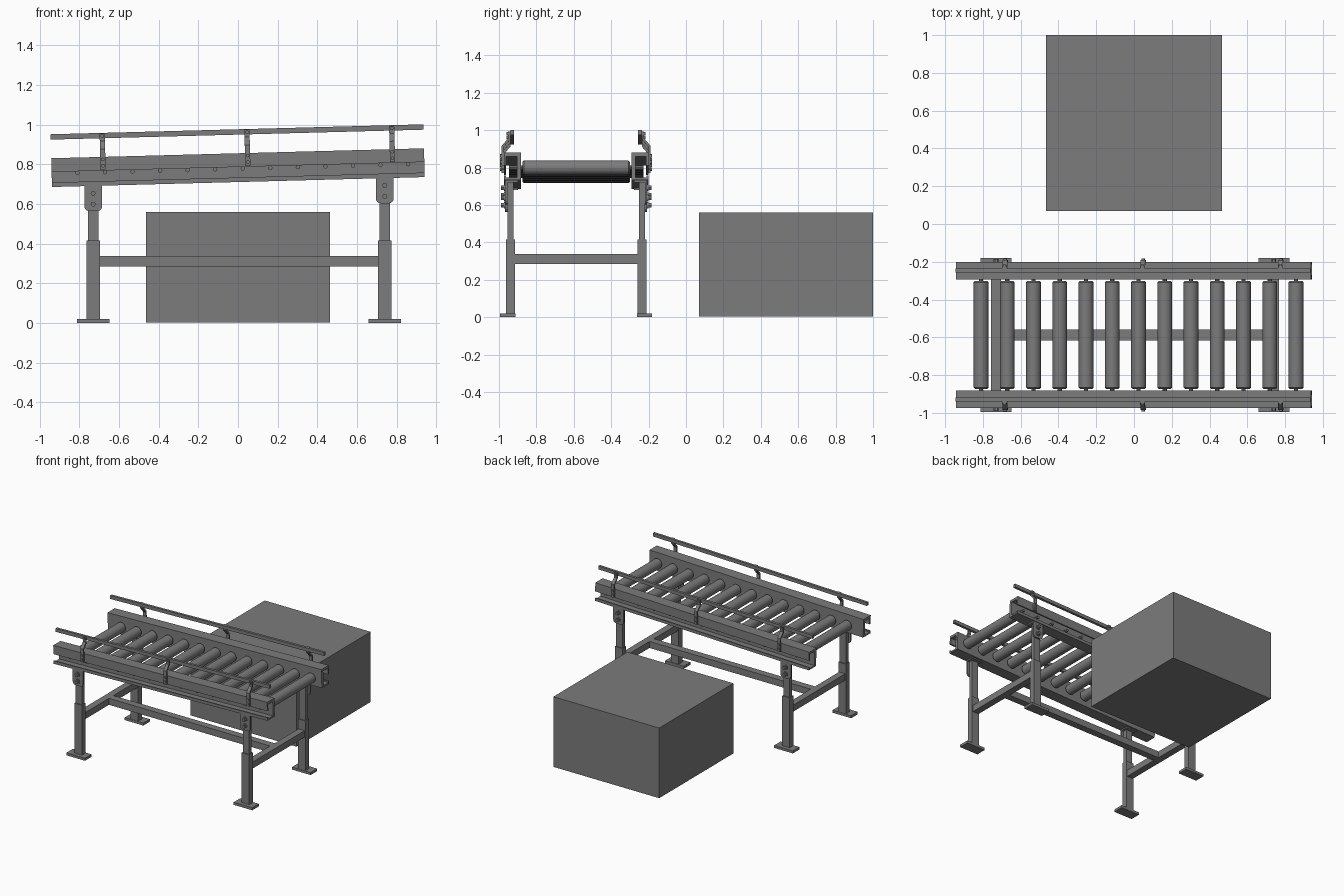
import bpy, bmesh, math
from mathutils import Matrix, Vector

cube = bpy.data.objects.get("Cube")
if cube:
    bpy.data.objects.remove(cube, do_unlink=True)

grey = bpy.data.materials.new("steel_grey")
grey.use_nodes = True
grey.diffuse_color = (0.2, 0.2, 0.2, 1)
grey.node_tree.nodes["Principled BSDF"].inputs["Base Color"].default_value = (0.2, 0.2, 0.2, 1)

MID = -0.5875                      # centre line of the conveyor in y
TILT = Matrix.Rotation(-math.atan(0.0266), 4, 'Y')
PIVOT = Matrix.Translation((0, 0, 0.78))
SLOPE = PIVOT @ TILT @ PIVOT.inverted()


def finish(name, bm, sloped=False, smooth=False):
    bmesh.ops.recalc_face_normals(bm, faces=bm.faces)
    if sloped:
        bm.transform(SLOPE)
    mesh = bpy.data.meshes.new(name)
    bm.to_mesh(mesh)
    bm.free()
    mesh.materials.append(grey)
    obj = bpy.data.objects.new(name, mesh)
    bpy.context.collection.objects.link(obj)
    if smooth:
        bpy.ops.object.select_all(action='DESELECT')
        obj.select_set(True)
        bpy.context.view_layer.objects.active = obj
        bpy.ops.object.shade_smooth_by_angle(angle=math.radians(35))
    return obj


def prism(bm, points, direction):
    """Extrude a closed outline of 3D points along a direction."""
    face = bm.faces.new([bm.verts.new(p) for p in points])
    out = bmesh.ops.extrude_face_region(bm, geom=[face])
    verts = [g for g in out["geom"] if isinstance(g, bmesh.types.BMVert)]
    bmesh.ops.translate(bm, verts=verts, vec=Vector(direction))


def box(bm, x0, x1, y0, y1, z0, z1):
    prism(bm, [(x0, y0, z0), (x1, y0, z0), (x1, y1, z0), (x0, y1, z0)], (0, 0, z1 - z0))


def rod(bm, x, z, y0, y1, r, sides=16, chamfer=0.0):
    """Cylinder along y with optional chamfered ends."""
    lo, hi = min(y0, y1), max(y0, y1)
    stations = [(lo, r), (hi, r)]
    if chamfer:
        stations = [(lo, r - chamfer), (lo + chamfer, r), (hi - chamfer, r), (hi, r - chamfer)]
    rings = []
    for y, rad in stations:
        angles = [math.tau * i / sides for i in range(sides)]
        rings.append([bm.verts.new((x + rad * math.cos(a), y, z + rad * math.sin(a))) for a in angles])
    for a, b in zip(rings, rings[1:]):
        for i in range(sides):
            j = (i + 1) % sides
            bm.faces.new((a[i], a[j], b[j], b[i]))
    bm.faces.new(rings[0])
    bm.faces.new(rings[-1])


# Carton beside the conveyor
bm = bmesh.new()
box(bm, -0.465, 0.465, 0.07, 1.0, 0.003, 0.56)
finish("carton", bm)

# Rollers with axles running through both side rails
for i in range(13):
    x = -0.81 + 0.139 * i
    bm = bmesh.new()
    rod(bm, x, 0.777, MID - 0.287, MID + 0.287, 0.039, 24, 0.008)
    rod(bm, x, 0.777, MID - 0.36, MID + 0.36, 0.011, 8)
    finish(f"roller_{i + 1}", bm, True, True)

# Side rail section: offset from the centre line, height
RAIL = [(0.295, 0.71), (0.386, 0.71), (0.386, 0.733), (0.376, 0.733), (0.376, 0.722),
        (0.317, 0.722), (0.317, 0.835), (0.374, 0.835), (0.374, 0.786), (0.386, 0.786),
        (0.386, 0.855), (0.295, 0.855)]
# Guard bracket section
BRACKET = [(0.352, 0.973), (0.364, 0.973), (0.364, 0.935), (0.398, 0.895), (0.398, 0.79),
           (0.386, 0.79), (0.386, 0.89), (0.352, 0.93)]

for side, s in (("front", -1), ("back", 1)):
    def off(d):
        return MID + s * d

    # Open channel rail
    bm = bmesh.new()
    prism(bm, [(-0.94, off(d), z) for d, z in RAIL], (1.88, 0, 0))
    finish(f"{side}_rail", bm, True)

    # Guard bar and its brackets
    bm = bmesh.new()
    box(bm, -0.94, 0.94, off(0.332), off(0.352), 0.949, 0.976)
    finish(f"{side}_guard_bar", bm, True)
    for i, x in enumerate((-0.68, 0.05, 0.78)):
        bm = bmesh.new()
        prism(bm, [(x - 0.013, off(d), z) for d, z in BRACKET], (0.026, 0, 0))
        for z in (0.81, 0.842):
            rod(bm, x, z, off(0.395), off(0.406), 0.009, 12)
        rod(bm, x, 0.96, off(0.36), off(0.372), 0.009, 12)
        finish(f"{side}_guard_bracket_{i + 1}", bm, True, True)

    # Legs
    for end, x in (("right", -0.73), ("left", 0.74)):
        under = 0.713 + 0.0266 * x
        bm = bmesh.new()
        box(bm, x - 0.082, x + 0.082, off(0.325), off(0.407), 0, 0.02)
        finish(f"{side}_{end}_foot", bm)
        bm = bmesh.new()
        box(bm, x - 0.033, x + 0.033, off(0.328), off(0.376), 0.02, 0.415)
        finish(f"{side}_{end}_leg_sleeve", bm)
        bm = bmesh.new()
        box(bm, x - 0.027, x + 0.027, off(0.336), off(0.368), 0.41, under)
        finish(f"{side}_{end}_leg_post", bm)

        # Round-cornered mounting plate, with a flange under the rail
        bm = bmesh.new()
        low, r = under - 0.13, 0.025
        outline = [(x - 0.045, under), (x + 0.045, under)]
        for cx, start in ((x + 0.045 - r, 0), (x - 0.045 + r, -90)):
            for k in range(5):
                a = math.radians(start - 22.5 * k)
                outline.append((cx + r * math.cos(a), low + r + r * math.sin(a)))
        prism(bm, [(px, off(0.368), pz) for px, pz in outline], (0, s * 0.012, 0))
        box(bm, x - 0.045, x + 0.045, off(0.31), off(0.38), under - 0.012, under)
        finish(f"{side}_{end}_mount_plate", bm)
        bm = bmesh.new()
        for dz in (0.035, 0.09):
            rod(bm, x, low + dz, off(0.378), off(0.386), 0.018, 16)
            rod(bm, x, low + dz, off(0.386), off(0.402), 0.013, 6)
        finish(f"{side}_{end}_mount_bolts", bm, False, True)

# Cross braces between the legs and the long brace joining them
for end, x in (("right", -0.73), ("left", 0.74)):
    bm = bmesh.new()
    box(bm, x - 0.027, x + 0.027, MID - 0.33, MID + 0.33, 0.285, 0.337)
    finish(f"{end}_cross_brace", bm)
bm = bmesh.new()
box(bm, -0.705, 0.715, MID - 0.028, MID + 0.028, 0.285, 0.337)
finish("long_brace", bm)
